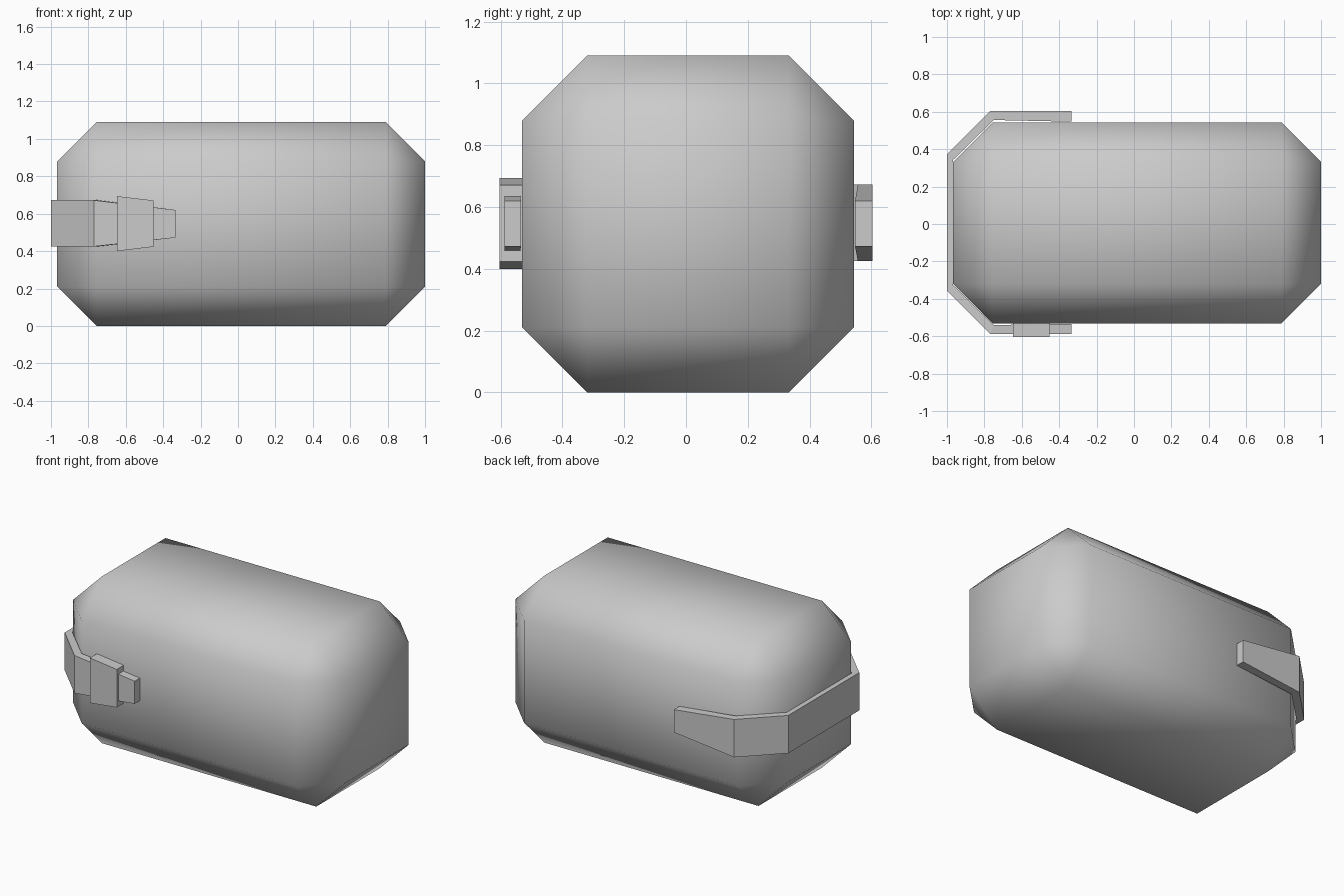
import bpy, bmesh

if "Cube" in bpy.data.objects:
    bpy.data.objects.remove(bpy.data.objects["Cube"])


def make_object(name, bm):
    bmesh.ops.recalc_face_normals(bm, faces=bm.faces)
    mesh = bpy.data.meshes.new(name)
    bm.to_mesh(mesh)
    bm.free()
    obj = bpy.data.objects.new(name, mesh)
    bpy.context.collection.objects.link(obj)
    return obj


def loft(name, rings):
    """Skin a series of four-point rings and cap both ends."""
    bm = bmesh.new()
    loops = [[bm.verts.new(p) for p in ring] for ring in rings]
    for a, b in zip(loops, loops[1:]):
        for i in range(4):
            j = (i + 1) % 4
            bm.faces.new((a[i], a[j], b[j], b[i]))
    bm.faces.new(loops[0])
    bm.faces.new(loops[-1])
    return make_object(name, bm)


def section(outer, inner, z0, z1):
    return [(*outer, z0), (*outer, z1), (*inner, z1), (*inner, z0)]


# Body: box with single wide chamfers, smooth shaded
x0, x1, y0, y1, z0, z1 = -0.967, 1.0, -0.531, 0.543, 0.0, 1.09
bm = bmesh.new()
bmesh.ops.create_cube(bm, size=1)
for v in bm.verts:
    v.co.x = x1 if v.co.x > 0 else x0
    v.co.y = y1 if v.co.y > 0 else y0
    v.co.z = z1 if v.co.z > 0 else z0
bmesh.ops.bevel(bm, geom=bm.edges[:], offset=0.211, offset_type='OFFSET',
                segments=1, affect='EDGES')
for f in bm.faces:
    f.smooth = True
make_object("body", bm)

# Strap: flat band wrapped round the left end, tapered tips
full, tip = (0.425, 0.672), (0.472, 0.62)
path = [((-0.335, 0.604), (-0.335, 0.547), tip),
        ((-0.77, 0.604), (-0.75, 0.556), full),
        ((-1.0, 0.374), (-0.968, 0.342), full),
        ((-1.0, -0.358), (-0.968, -0.326), full),
        ((-0.77, -0.587), (-0.75, -0.54), full),
        ((-0.335, -0.587), (-0.335, -0.534), tip)]
loft("strap", [section(o, i, *z) for o, i, z in path])

# Buckle: tapered block over the front strap
loft("buckle", [section((-0.647, -0.603), (-0.647, -0.53), 0.40, 0.694),
                section((-0.453, -0.603), (-0.453, -0.53), 0.423, 0.671)])
